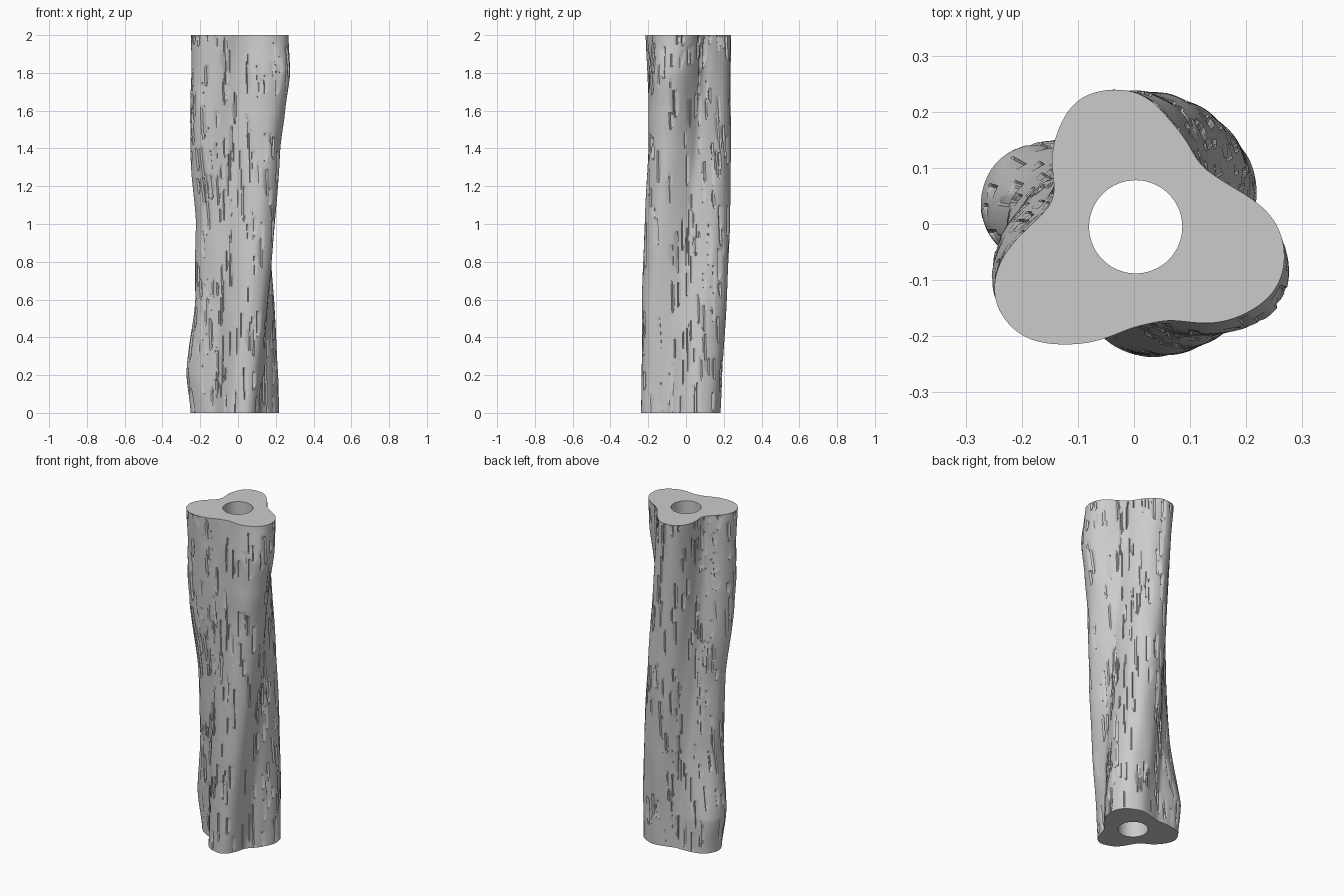
import bpy, bmesh, math, random

if "Cube" in bpy.data.objects:
    bpy.data.objects.remove(bpy.data.objects["Cube"])

random.seed(7)
N, M, H = 320, 200, 2.0          # sides, rings, height
BORE, BX, BY = 0.083, 0.003, -0.005

# Cross-sections: height, then (angle, radius) of lobe, hollow, lobe, hollow, lobe, hollow
KEYS = [
    (0.0, (-80, .239), (-38, .162), (31, .232), (103, .158), (164, .254), (222, .158)),
    (0.2, (-75, .239), (-31, .162), (38, .233), (109, .158), (167, .276), (226, .160)),
    (0.6, (-64, .246), (-14, .163), (55, .236), (123, .160), (180, .226), (239, .165)),
    (1.0, (-50, .250), (4, .163), (71, .236), (137, .161), (193, .225), (252, .170)),
    (1.4, (-37, .254), (21, .161), (86, .234), (149, .157), (206, .268), (264, .174)),
    (1.6, (-31, .272), (28, .158), (92, .235), (155, .154), (209, .277), (269, .176)),
    (1.8, (-25, .293), (34, .158), (99, .236), (160, .152), (212, .275), (274, .177)),
    (2.0, (-19, .276), (40, .158), (106, .244), (165, .150), (214, .284), (280, .177)),
]


def section(z):
    """Blend the lobes and hollows smoothly between the key heights."""
    i = 0
    while i < len(KEYS) - 2 and z > KEYS[i + 1][0]:
        i += 1
    a, b = KEYS[i], KEYS[i + 1]
    t = (z - a[0]) / (b[0] - a[0])
    s = t * t * (3 - 2 * t)
    s = (s + t) / 2
    return [(p[0] + (q[0] - p[0]) * t, p[1] + (q[1] - p[1]) * s) for p, q in zip(a[1:], b[1:])]


def radius(feats, deg):
    """Cosine blend around the outline."""
    ring = feats + [(feats[0][0] + 360, feats[0][1])]
    deg = (deg - ring[0][0]) % 360 + ring[0][0]
    for (a0, r0), (a1, r1) in zip(ring, ring[1:]):
        if deg <= a1:
            return r0 + (r1 - r0) * (0.5 - 0.5 * math.cos(math.pi * (deg - a0) / (a1 - a0)))
    return ring[0][1]


# Bark splits: tall thin nicks with one steep edge, one sloping edge and slanted ends
dent = [[0.0] * N for _ in range(M + 1)]
for _ in range(400):
    j0, k0 = random.randrange(N), random.randrange(-4, M)
    tall, wide = random.randint(5, 15), random.randint(3, 5)
    deep, side = random.uniform(.005, .010), random.choice((-1, 1, 1))
    for k in range(max(1, k0), min(M - 1, k0 + tall) + 1):
        for w in range(wide):
            if k - k0 < w:
                continue
            j = (j0 + side * w) % N
            dent[k][j] = max(dent[k][j], deep * (1 - w / wide))

bm = bmesh.new()
rings = []
for k in range(M + 1):
    z = H * k / M
    feats = section(z)
    ring = []
    for j in range(N):
        a = 2 * math.pi * j / N
        lump = .002 * math.sin(5 * a + 4 * z) * math.sin(7 * z + 3 * a) + .001 * math.sin(13 * a - 9 * z)
        r = radius(feats, math.degrees(a)) + .002 + lump - dent[k][j]
        ring.append(bm.verts.new((r * math.cos(a), r * math.sin(a), z)))
    rings.append(ring)

# Straight round bore, top ring first so the strip of faces closes on itself
for z in (H, 0.0):
    rings.append([bm.verts.new((BX + BORE * math.cos(2 * math.pi * j / N),
                                BY + BORE * math.sin(2 * math.pi * j / N), z)) for j in range(N)])

# Bark, top cut, bore and bottom cut
for low, high in zip(rings, rings[1:] + rings[:1]):
    for j in range(N):
        n = (j + 1) % N
        bm.faces.new((low[j], low[n], high[n], high[j]))

mesh = bpy.data.meshes.new("hollow_trunk")
bm.to_mesh(mesh)
bm.free()
trunk = bpy.data.objects.new("hollow_trunk", mesh)
bpy.context.collection.objects.link(trunk)

grey = bpy.data.materials.new("plain grey")
grey.diffuse_color = (.6, .6, .6, 1)
grey.use_nodes = True
grey.node_tree.nodes["Principled BSDF"].inputs["Base Color"].default_value = grey.diffuse_color
mesh.materials.append(grey)

bpy.context.view_layer.objects.active = trunk
trunk.select_set(True)
bpy.ops.object.shade_smooth_by_angle(angle=math.radians(35))
